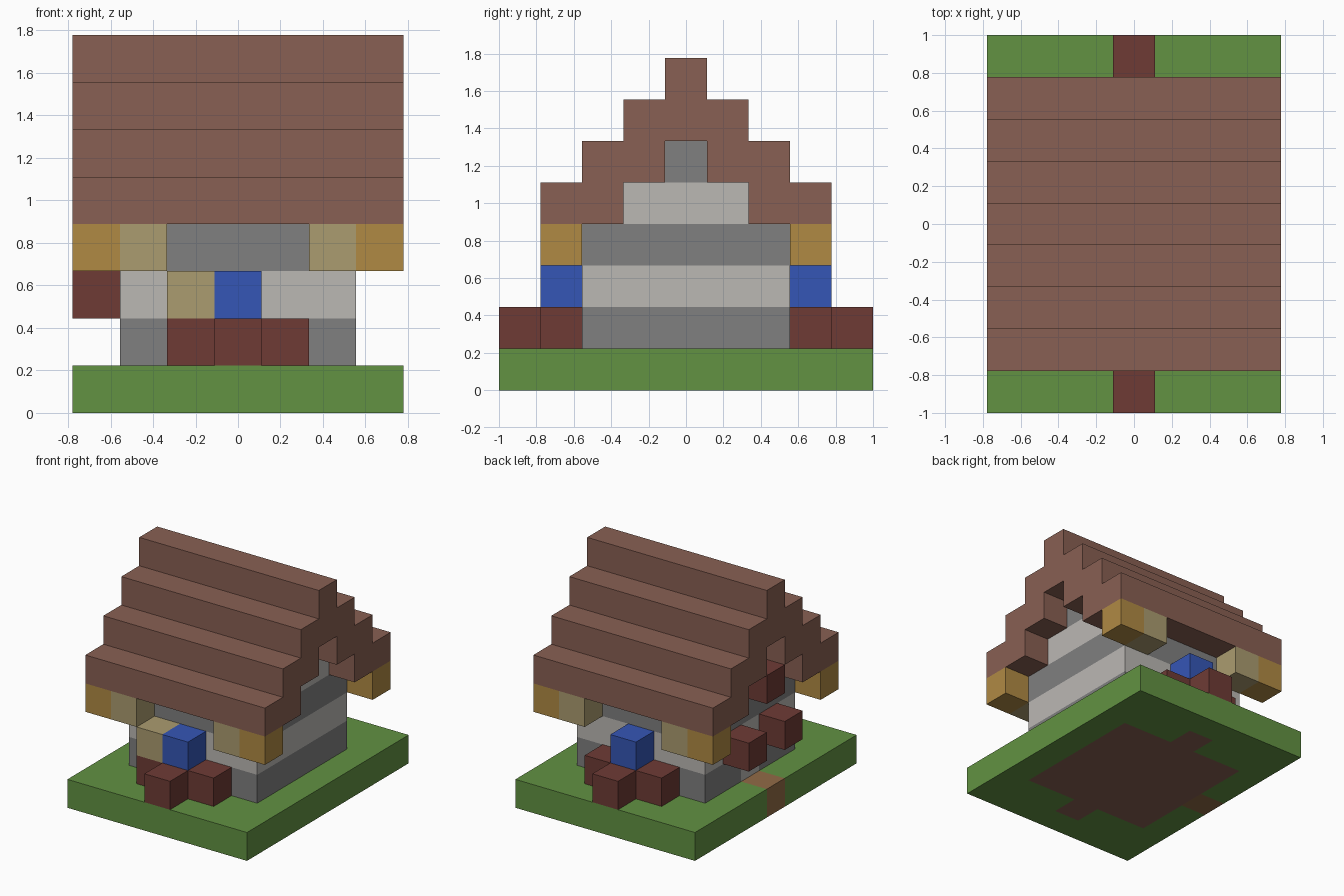
import bpy
import bmesh
import math
from mathutils import Vector

CELL = 2 / 9  # edge of one building block

if "Cube" in bpy.data.objects:
    bpy.data.objects.remove(bpy.data.objects["Cube"])


def linear(c):
    c /= 255
    return c / 12.92 if c <= 0.04045 else ((c + 0.055) / 1.055) ** 2.4


def material(name, r, g, b):
    mat = bpy.data.materials.new(name)
    mat.use_nodes = True
    colour = (linear(r), linear(g), linear(b), 1)
    mat.diffuse_color = colour
    bsdf = mat.node_tree.nodes["Principled BSDF"]
    bsdf.inputs["Base Color"].default_value = colour
    bsdf.inputs["Roughness"].default_value = 0.9
    return mat


grass = material("grass green", 98, 146, 66)
brown = material("roof brown", 137, 96, 83)
red = material("dark red", 110, 59, 53)
grey = material("stone grey", 128, 128, 128)
plaster = material("pale plaster", 187, 184, 180)
gold = material("gold wood", 176, 138, 68)
tan = material("tan wood", 171, 156, 112)
blue = material("window blue", 53, 86, 182)
earth = material("path brown", 145, 107, 70)


def box(xs, ys, zs):
    """Set of block cells filling inclusive ranges; a single number is one cell."""
    def span(v):
        return range(v[0], v[1] + 1) if isinstance(v, tuple) else (v,)
    return {(x, y, z) for x in span(xs) for y in span(ys) for z in span(zs)}


def part(name, mat, cells):
    """Mesh the outer skin of a set of cells, with flat sides merged."""
    bm = bmesh.new()
    for cell in sorted(cells):
        centre = Vector(cell) + Vector((0, 0, 0.5))
        for axis in range(3):
            for sign in (-1, 1):
                n = Vector((0, 0, 0))
                n[axis] = sign
                if tuple(int(a + b) for a, b in zip(cell, n)) in cells:
                    continue
                u = Vector((0, 0, 0))
                u[(axis + 1) % 3] = 0.5
                v = n.cross(u)
                mid = centre + n / 2
                corners = (mid - u - v, mid + u - v, mid + u + v, mid - u + v)
                bm.faces.new([bm.verts.new(p * CELL) for p in corners])
    bmesh.ops.remove_doubles(bm, verts=bm.verts, dist=0.001)
    bmesh.ops.dissolve_limit(bm, angle_limit=math.radians(1),
                             verts=bm.verts, edges=bm.edges)
    mesh = bpy.data.meshes.new(name)
    bm.to_mesh(mesh)
    bm.free()
    mesh.materials.append(mat)
    obj = bpy.data.objects.new(name, mesh)
    bpy.context.collection.objects.link(obj)


# Ground: floor slab and path let into the lawn
floor = box((-2, 2), (-2, 2), 0) | box(0, -3, 0) | box(0, 3, 0)
path = box(-3, 0, 0)
part("floor", brown, floor)
part("path", earth, path)
part("lawn", grass, box((-3, 3), (-4, 4), 0) - floor - path)

# Walls in alternating courses, narrowing into the gable
door = box(-2, 0, 1)
part("door", plaster, door)
part("wall_base", grey, box((-2, 2), (-2, 2), 1) - door)
part("wall_middle", plaster, box((-2, 2), (-2, 2), 2))
part("wall_top", grey, box((-2, 2), (-2, 2), 3))
part("gable_lower", plaster, box((-2, 2), (-1, 1), 4))
part("gable_upper", grey, box((-2, 2), 0, 5))

# Stepped roof overhanging both gables
roof = box((-3, 3), 0, 7) | box((-3, 3), (-1, 1), 6)
for side in (-1, 1):
    for z, inner in ((5, 1), (4, 2)):
        for y in (inner, inner + 1):
            roof |= box((-3, 3), side * y, z)
part("roof", brown, roof)

# Bay windows with flower beds, and eave beams, on front and back
for label, s in (("front", -1), ("back", 1)):
    part(label + "_window", blue, box(0, 3 * s, 2))
    part(label + "_window_base", brown, box(0, 3 * s, 1))
    part(label + "_flower_middle", red, box(0, 4 * s, 1))
    for hand, x in (("right", -1), ("left", 1)):
        part(f"{label}_flower_{hand}", red, box(x, 3 * s, 1))
        part(f"{label}_beam_end_{hand}", gold, box(3 * x, 3 * s, 3))
        part(f"{label}_beam_{hand}", tan, box(2 * x, 3 * s, 3))

# Crate beside the front window
part("front_crate", tan, box(-1, -3, 2))

# Blocks around the entrance
part("entrance_block_front", red, box(-3, -1, 2))
part("entrance_block_back", red, box(-3, 1, 2))
part("entrance_block_top", red, box(-3, 0, 4))
